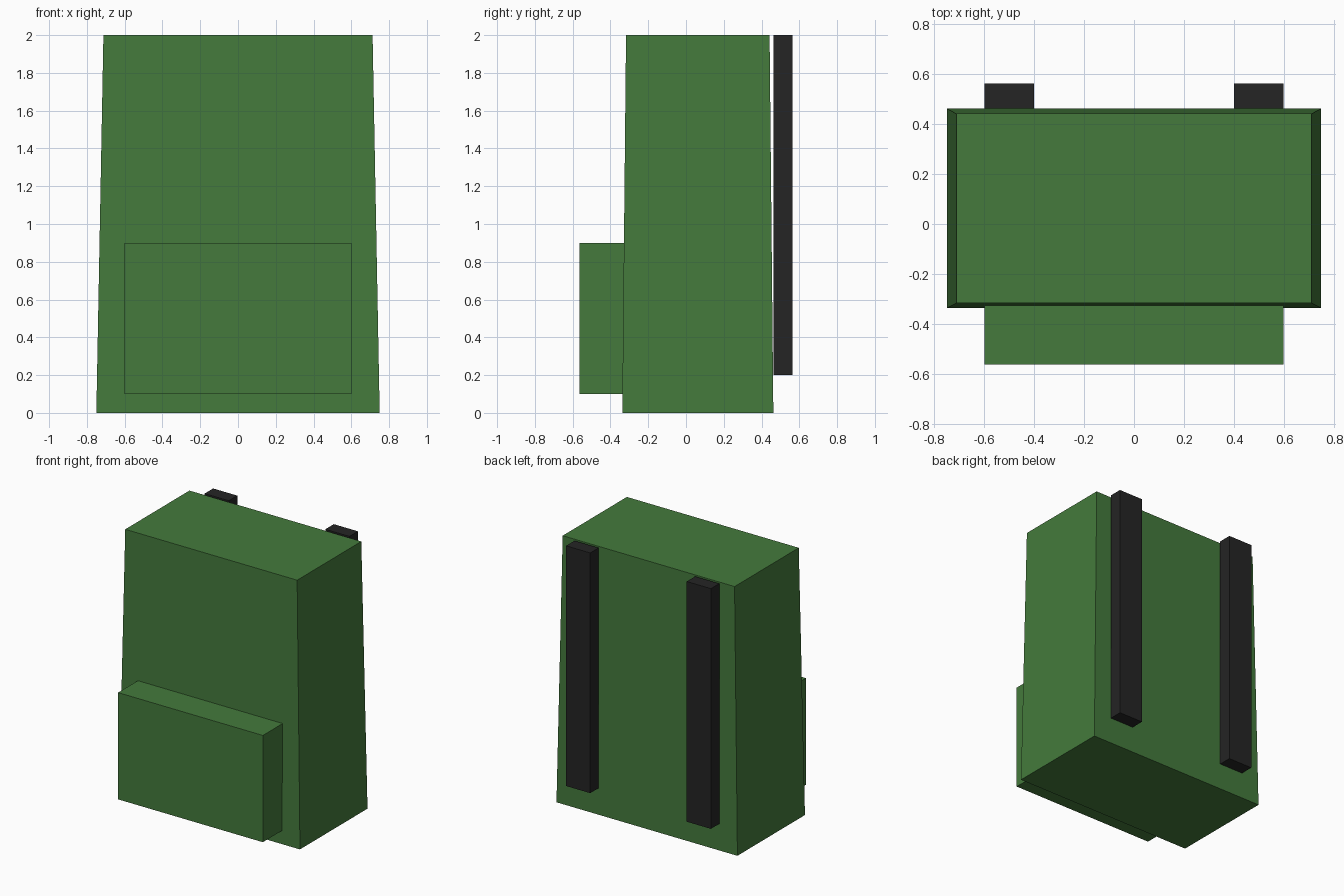
import bpy, bmesh

if "Cube" in bpy.data.objects:
    bpy.data.objects.remove(bpy.data.objects["Cube"])


def material(name, color):
    m = bpy.data.materials.new(name)
    m.diffuse_color = (*color, 1.0)
    m.use_nodes = True
    m.node_tree.nodes["Principled BSDF"].inputs["Base Color"].default_value = m.diffuse_color
    return m


green = material("green canvas", (0.058, 0.195, 0.045))
black = material("black strap", (0.018, 0.018, 0.018))


def box(name, lo, hi, mat, taper=1.0):
    """Box between two corners; the top is scaled about its centre by taper."""
    mid = [(a + b) / 2 for a, b in zip(lo, hi)]
    bm = bmesh.new()
    bmesh.ops.create_cube(bm, size=1.0)
    for v in bm.verts:
        s = taper if v.co.z > 0 else 1.0
        v.co.x = mid[0] + v.co.x * (hi[0] - lo[0]) * s
        v.co.y = mid[1] + v.co.y * (hi[1] - lo[1]) * s
        v.co.z = mid[2] + v.co.z * (hi[2] - lo[2])
    me = bpy.data.meshes.new(name)
    bm.to_mesh(me)
    bm.free()
    me.materials.append(mat)
    ob = bpy.data.objects.new(name, me)
    bpy.context.collection.objects.link(ob)
    return ob


# Main bag, slightly narrower at the top
box("bag_body", (-0.75, -0.3375, 0), (0.75, 0.4625, 2), green, taper=0.95)

# Front pocket, its back just sunk into the bag
box("front_pocket", (-0.6, -0.5625, 0.1), (0.6, -0.3125, 0.9), green)

# Two shoulder straps on the back
for side, x in (("left", -0.5), ("right", 0.5)):
    box(side + "_strap", (x - 0.1, 0.4625, 0.2), (x + 0.1, 0.5625, 2), black)
